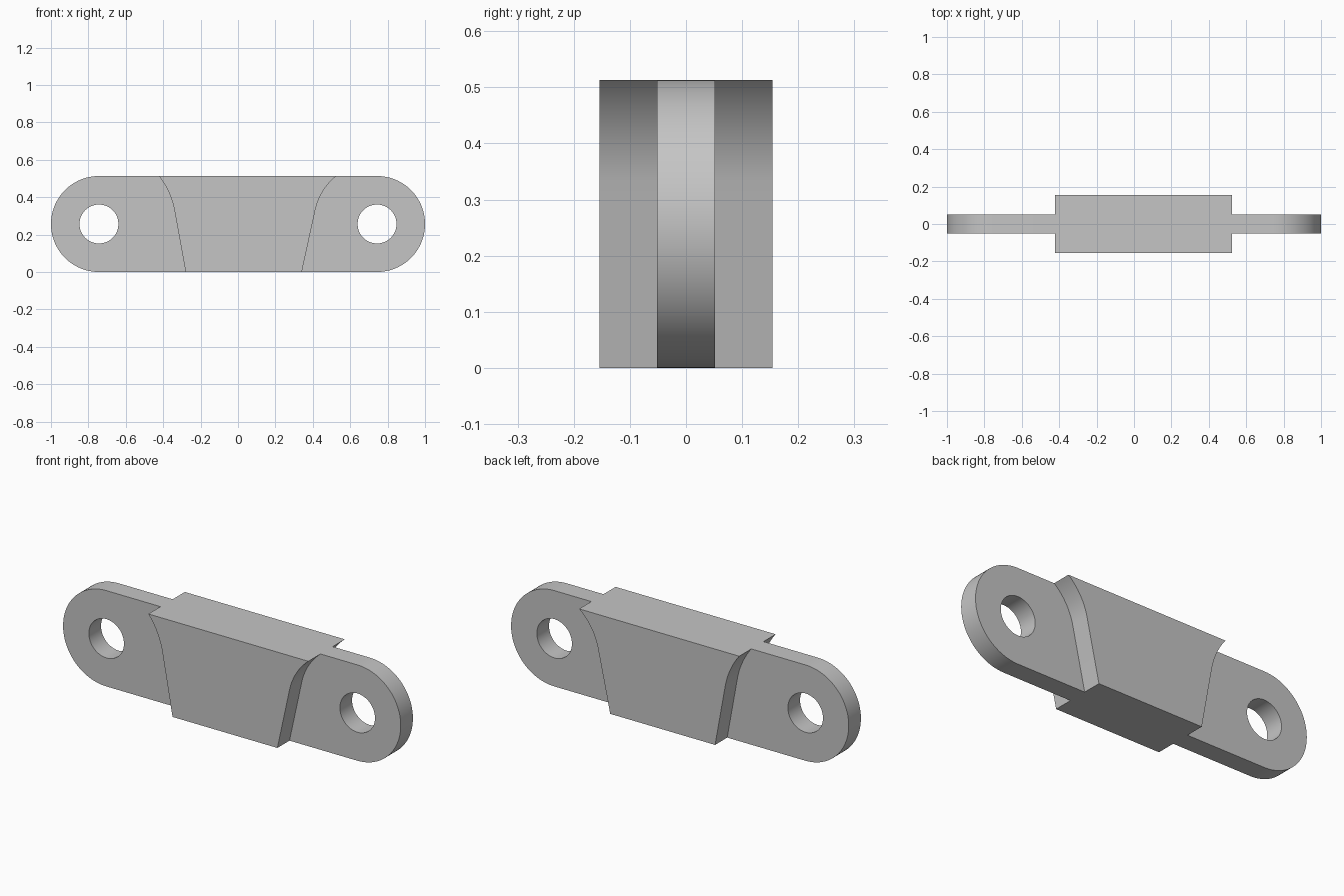
import bpy
import math
from mathutils import Vector

old = bpy.data.objects.get("Cube")
if old:
    bpy.data.objects.remove(old, do_unlink=True)

RADIUS = 0.2565          # rounded end radius, half the height
HEIGHT = 2 * RADIUS
PIN_X = 1 - RADIUS       # pin hole offset from the centre
HOLE = 0.104

metal = bpy.data.materials.new("plain_grey")
metal.use_nodes = True
colour = (0.56, 0.56, 0.56, 1)
metal.diffuse_color = colour
metal.node_tree.nodes["Principled BSDF"].inputs["Base Color"].default_value = colour


def arc(cx, cz, r, start, end, steps):
    """Points on a circular arc, angles in degrees."""
    angles = [math.radians(start + (end - start) * i / steps) for i in range(steps + 1)]
    return [Vector((cx + r * math.cos(a), cz + r * math.sin(a))) for a in angles]


def shoulder(bottom, bend, top, steps=16):
    """Straight slope, then an arc tangent to it that reaches the top edge."""
    b, p, e = Vector((bottom, 0)), Vector(bend), Vector((top, HEIGHT))
    chord = e - p
    turn = (p - b).angle_signed(chord)      # clockwise positive
    points = [b]
    for i in range(steps + 1):
        t = i / steps
        # chord of the part arc, swung from the tangent towards the full chord
        length = chord.length * math.sin(turn * t) / math.sin(turn)
        a = turn * (1 - t)
        d = chord.normalized()
        points.append(p + length * Vector((d.x * math.cos(a) - d.y * math.sin(a),
                                           d.x * math.sin(a) + d.y * math.cos(a))))
    return points


def plate(name, outlines, half_depth):
    """Extrude closed x-z outlines along y; inner outlines become holes."""
    curve = bpy.data.curves.new(name, "CURVE")
    curve.dimensions = "2D"
    curve.fill_mode = "BOTH"
    curve.extrude = half_depth
    for outline in outlines:
        spline = curve.splines.new("POLY")
        spline.points.add(len(outline) - 1)
        for point, co in zip(spline.points, outline):
            point.co = (co.x, co.y, 0, 1)
        spline.use_cyclic_u = True
    obj = bpy.data.objects.new(name, curve)
    bpy.context.collection.objects.link(obj)
    obj.rotation_euler.x = math.pi / 2
    bpy.ops.object.select_all(action="DESELECT")
    obj.select_set(True)
    bpy.context.view_layer.objects.active = obj
    bpy.ops.object.convert(target="MESH")
    obj = bpy.context.object
    bpy.ops.object.transform_apply(location=False, rotation=True, scale=False)
    # weld caps to walls
    bpy.ops.object.mode_set(mode="EDIT")
    bpy.ops.mesh.select_all(action="SELECT")
    bpy.ops.mesh.remove_doubles(threshold=0.0001)
    bpy.ops.mesh.normals_make_consistent(inside=False)
    bpy.ops.object.mode_set(mode="OBJECT")
    obj.data.materials.clear()
    obj.data.materials.append(metal)
    bpy.ops.object.shade_smooth_by_angle(angle=math.radians(25))
    return obj


right_edge = shoulder(-0.28, (-0.34, 0.33), -0.423)
left_edge = shoulder(0.341, (0.413, 0.33), 0.525)

# Thick centre block with flared shoulders
plate("centre_block", [right_edge + left_edge[::-1]], 0.154)

# Thin rounded lugs with pin holes, meeting the block at its shoulders
for name, edge, side in (("right_lug", right_edge, -1), ("left_lug", left_edge, 1)):
    end = arc(side * PIN_X, RADIUS, RADIUS, 90, 90 - side * 180, 48)
    hole = arc(side * PIN_X, RADIUS, HOLE, 0, 360, 48)[:-1]
    plate(name, [edge + end, hole], 0.0515)
